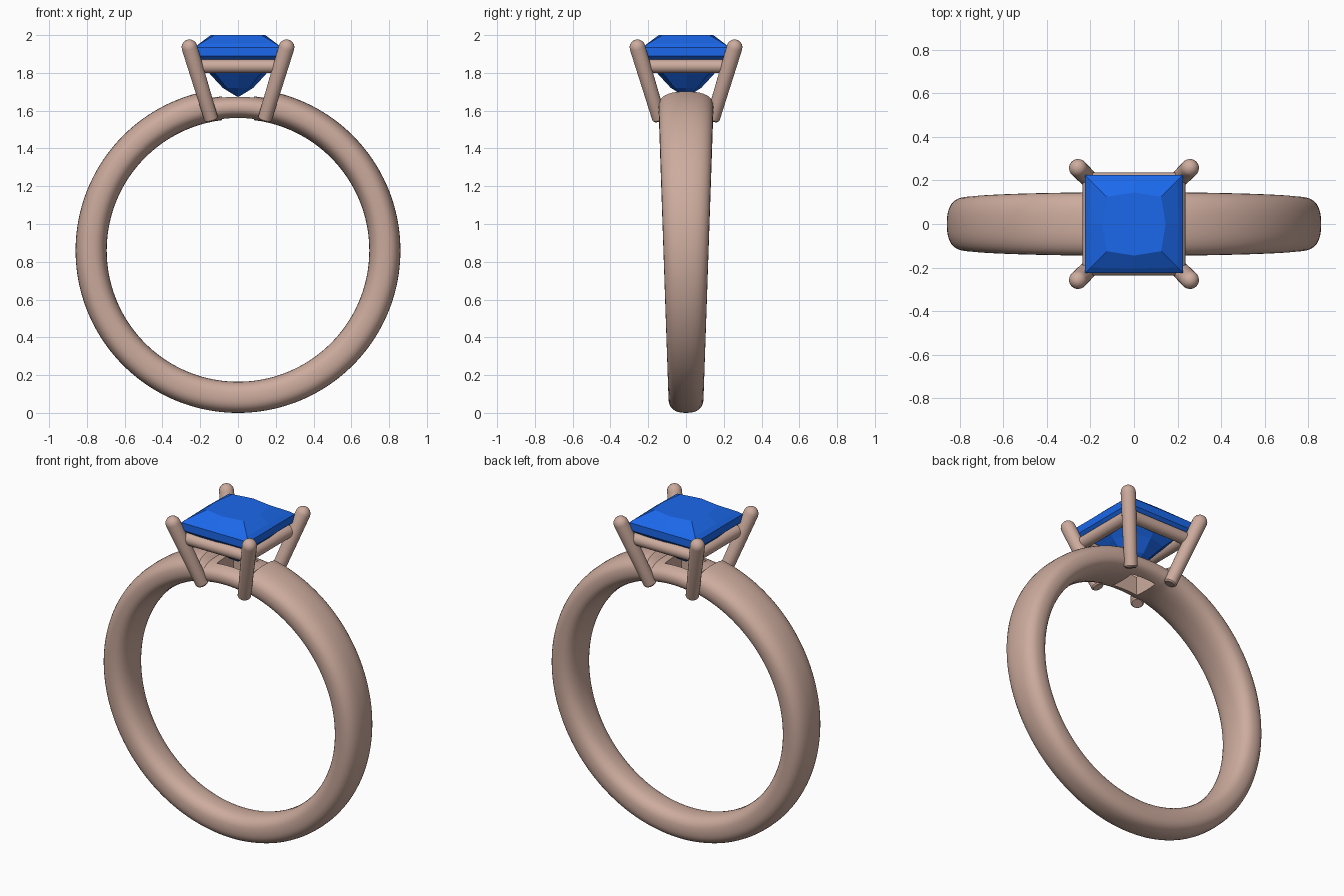
import bpy, bmesh, math
from mathutils import Vector

if "Cube" in bpy.data.objects:
    bpy.data.objects.remove(bpy.data.objects["Cube"])


def material(name, color):
    m = bpy.data.materials.new(name)
    m.diffuse_color = color
    m.use_nodes = True
    m.node_tree.nodes["Principled BSDF"].inputs["Base Color"].default_value = m.diffuse_color
    return m


METAL = material("rose_metal", (0.61, 0.41, 0.34, 1))
BLUE = material("blue_stone", (0.011, 0.14, 0.83, 1))


def loft(name, rings, mat, closed=False, smooth=True):
    """Skin a list of equal-length point rings; cap the ends unless closed."""
    bm = bmesh.new()
    vs = [[bm.verts.new(p) for p in r] for r in rings]
    n, k = len(rings), len(rings[0])
    for i in range(n if closed else n - 1):
        a, b = vs[i], vs[(i + 1) % n]
        for j in range(k):
            bm.faces.new((a[j], a[(j + 1) % k], b[(j + 1) % k], b[j]))
    if not closed:
        bm.faces.new(vs[0])
        bm.faces.new(vs[-1])
    bmesh.ops.recalc_face_normals(bm, faces=bm.faces)
    me = bpy.data.meshes.new(name)
    bm.to_mesh(me)
    bm.free()
    ob = bpy.data.objects.new(name, me)
    bpy.context.collection.objects.link(ob)
    me.materials.append(mat)
    if smooth:
        bpy.ops.object.select_all(action='DESELECT')
        ob.select_set(True)
        bpy.context.view_layer.objects.active = ob
        bpy.ops.object.shade_smooth_by_angle(angle=math.radians(35))
    return ob


def rod(name, a, b, profile, sides=20):
    """Round rod from a to b; profile is (distance fraction offset, radius)."""
    a, b = Vector(a), Vector(b)
    d = (b - a).normalized()
    u = d.orthogonal().normalized()
    v = d.cross(u)
    rings = []
    for t, off, r in profile:
        c = a.lerp(b, t) + d * off
        rings.append([c + r * (u * math.cos(q) + v * math.sin(q))
                      for q in (2 * math.pi * j / sides for j in range(sides))])
    return loft(name, rings, METAL)


def spow(x, e):
    return math.copysign(abs(x) ** e, x)


# Band: rounded section swept round, wider at the top, lowered seat under the head
N, K, ZC, RI = 180, 32, 0.86, 0.695
rings = []
for i in range(N):
    t = 2 * math.pi * i / N
    sx, cz = math.sin(t), math.cos(t)
    ro = 0.86
    if cz > 0 and abs(sx) * 0.86 < 0.16:
        ro = 0.82
    z_mid = ZC + 0.777 * cz
    w = 0.09 + 0.055 * z_mid / 1.6
    rings.append([])
    for j in range(K):
        q = 2 * math.pi * j / K
        r = (ro + RI) / 2 + (ro - RI) / 2 * spow(math.sin(q), 0.8)
        rings[-1].append((r * sx, w * spow(math.cos(q), 0.8), ZC + r * cz))
band = loft("band", rings, METAL, closed=True)

# Opening through the band below the stone
bpy.ops.mesh.primitive_cube_add(size=1, location=(0, 0, 1.65))
cutter = bpy.context.object
cutter.name = "opening_cutter"
cutter.scale = (0.17, 0.16, 0.4)
cutter.hide_render = True
cutter.hide_viewport = True
mod = band.modifiers.new("opening", 'BOOLEAN')
mod.operation = 'DIFFERENCE'
mod.object = cutter

# Four splayed prongs with domed tips
dome = [(1, 0.042 * math.sin(q), 0.042 * math.cos(q))
        for q in (math.radians(d) for d in (0, 20, 40, 60, 75, 86))]
corners = [(1, 1), (-1, 1), (-1, -1), (1, -1)]
for i, (sx, sy) in enumerate(corners):
    rod(f"prong_{i + 1}", (0.14 * sx, 0.14 * sy, 1.55), (0.257 * sx, 0.257 * sy, 1.935),
        [(0, 0, 0.03), (0, 0.008, 0.037)] + dome)

# Upper gallery rails joining the prongs
for i, (sx, sy) in enumerate(corners):
    ex, ey = corners[(i + 1) % 4]
    h = 0.2
    rod(f"gallery_rail_{i + 1}", (h * sx, h * sy, 1.835), (h * ex, h * ey, 1.835),
        [(0, 0, 0.036), (1, 0, 0.036)])

# Square cut stone: (edge half width, corner half width, height)
levels = [(0.145, 0.125, 2.0), (0.205, 0.2, 1.955), (0.225, 0.225, 1.935), (0.225, 0.225, 1.89),
          (0.19, 0.175, 1.85), (0.145, 0.115, 1.79), (0.08, 0.06, 1.72), (0.006, 0.005, 1.675)]
rings = [[(m, 0, z), (c, c, z), (0, m, z), (-c, c, z), (-m, 0, z), (-c, -c, z), (0, -m, z), (c, -c, z)]
         for m, c, z in levels]
loft("stone", rings, BLUE, smooth=False)
